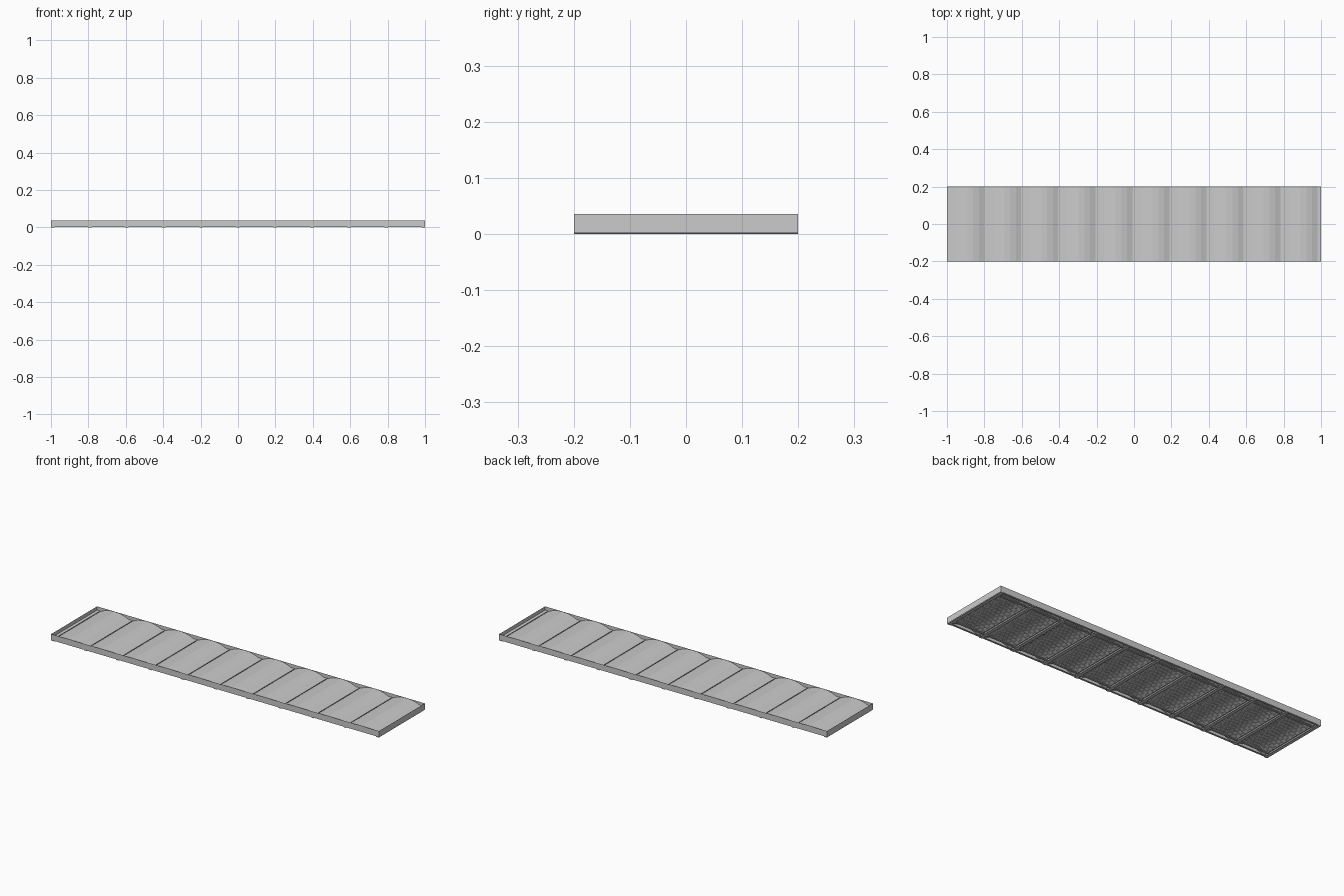
import bpy, bmesh, math

if "Cube" in bpy.data.objects:
    bpy.data.objects.remove(bpy.data.objects["Cube"])

BAYS, W, H = 10, 0.2, 0.036
PITCH = 1.98 / BAYS
HALF = PITCH / 2 - 0.009        # half span of a vault
SPRING, RISE = 0.013, 0.0225    # outer vault springing and rise
RAD = (HALF**2 + RISE**2) / (2 * RISE)
ANG = math.asin(HALF / RAD)


def make(name, faces):
    bm = bmesh.new()
    for f in faces:
        bm.faces.new([bm.verts.new(p) for p in f])
    bmesh.ops.remove_doubles(bm, verts=bm.verts, dist=1e-6)
    me = bpy.data.meshes.new(name)
    bm.to_mesh(me)
    bm.free()
    ob = bpy.data.objects.new(name, me)
    bpy.context.collection.objects.link(ob)
    return ob


def hexa(b, t):
    # closed block from a lower and an upper ring (rings counter-clockwise from above)
    return [b[::-1], t] + [[b[i], b[(i + 1) % 4], t[(i + 1) % 4], t[i]] for i in range(4)]


def box(x0, x1, y0, y1, z0, z1):
    ring = lambda z: [(x0, y0, z), (x1, y0, z), (x1, y1, z), (x0, y1, z)]
    return hexa(ring(z0), ring(z1))


def arc(cx, t, drop=0.0):
    r = RAD - drop
    return cx + r * math.sin(t), SPRING + RISE - RAD + r * math.cos(t)


# outer walls
make("perimeter_wall", [
    [(-1, -W, .003), (1, -W, .003), (1, -W, H), (-1, -W, H)],
    [(1, W, .003), (-1, W, .003), (-1, W, H), (1, W, H)],
    [(1, -W, .003), (1, W, .003), (1, W, H), (1, -W, H)],
    [(-1, W, .003), (-1, -W, .003), (-1, -W, H), (-1, W, H)]])

# steel cross beams with I section
for i in range(BAYS + 1):
    x = -0.99 + PITCH * i
    make("cross_beam", box(x - .009, x + .009, -W, W, 0, .002)
         + box(x - .0015, x + .0015, -W, W, .002, .014)
         + box(x - .009, x + .009, -W, W, .014, .016))

# vaults: smooth shell above, staggered brick courses below
ROWS, COLS, SEG = 16, 8, 6
for i in range(BAYS):
    cx = -0.99 + PITCH * (i + .5)
    shell = []
    for k in range(SEG):
        (xa, za), (xb, zb) = [arc(cx, ANG * (2 * (k + d) / SEG - 1)) for d in (0, 1)]
        shell.append([(xa, -W, za), (xb, -W, zb), (xb, W, zb), (xa, W, za)])
    make("vault_shell", shell)
    bricks = []
    step, dy = 2 * ANG / COLS, 2 * W / ROWS
    for r in range(ROWS):
        y0, y1 = -W + r * dy + .0008, -W + (r + 1) * dy - .0008
        for c in range(COLS + r % 2):
            s = -ANG + (c - .5 * (r % 2)) * step
            a, b = max(s, -ANG) + step * .03, min(s + step, ANG) - step * .03
            rings = []
            for d in (.007, .001):
                (xa, za), (xb, zb) = arc(cx, a, d), arc(cx, b, d)
                rings.append([(xa, y0, za), (xb, y0, zb), (xb, y1, zb), (xa, y1, za)])
            bricks += hexa(*rings)
    make("vault_bricks", bricks)

# edge rails under the long sides
for s in (-1, 1):
    y = s * .165
    make("edge_rail", box(-.99, .99, y - .005, y + .005, .002, .006))
    make("wall_plate", box(-1, 1, s * .195 - .005, s * .195 + .005, .003, .005))
